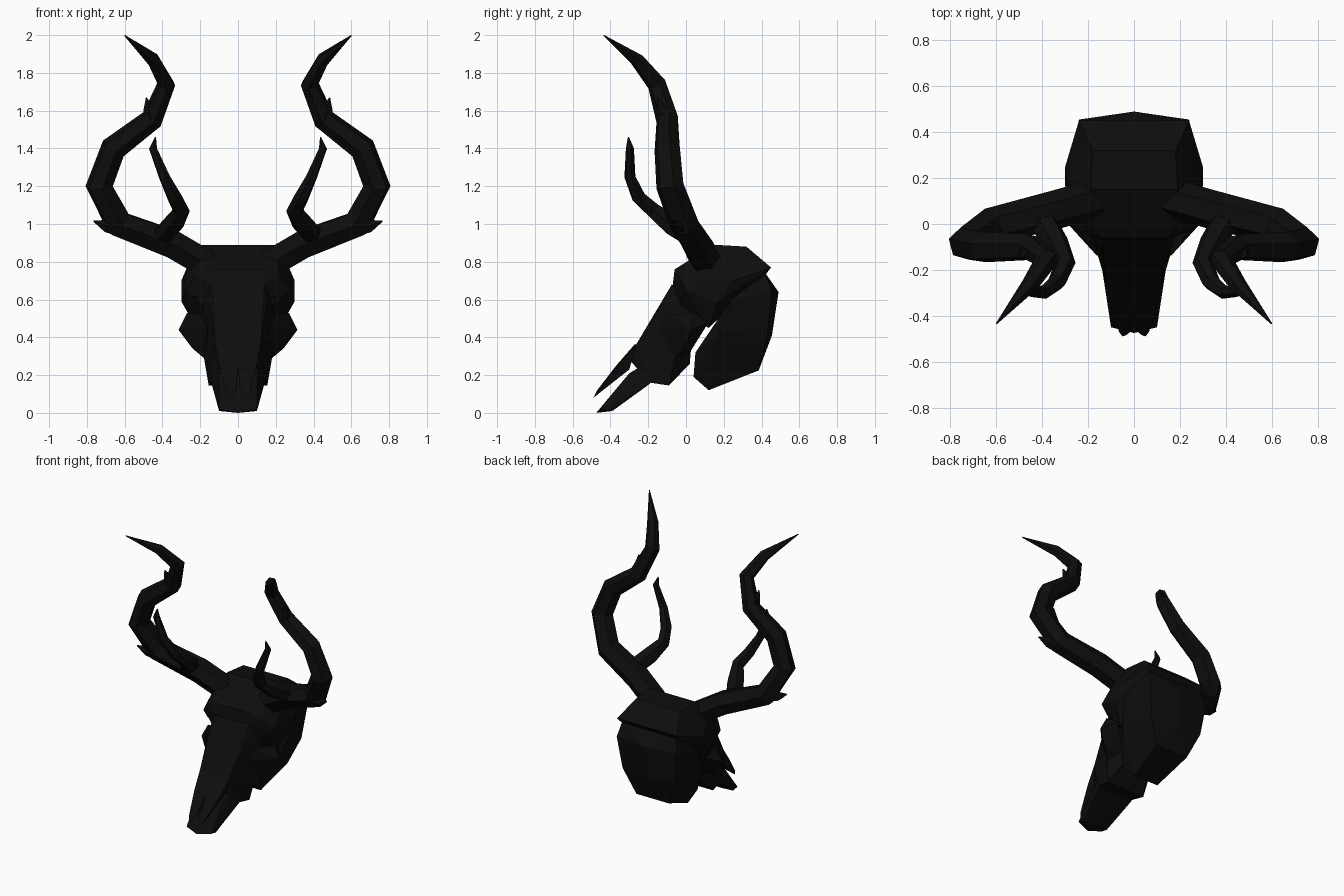
import bpy
import bmesh
import math
from mathutils import Vector

if "Cube" in bpy.data.objects:
    bpy.data.objects.remove(bpy.data.objects["Cube"])

black = bpy.data.materials.new("charcoal black")
black.use_nodes = True
black.diffuse_color = (0.004, 0.004, 0.004, 1)
black.node_tree.nodes["Principled BSDF"].inputs["Base Color"].default_value = black.diffuse_color


def finish(name, bm):
    bmesh.ops.recalc_face_normals(bm, faces=bm.faces[:])
    mesh = bpy.data.meshes.new(name)
    bm.to_mesh(mesh)
    bm.free()
    mesh.materials.append(black)
    obj = bpy.data.objects.new(name, mesh)
    bpy.context.collection.objects.link(obj)
    return obj


def hull(name, points, sides=(1, -1)):
    """Faceted bone: convex shell around points, repeated on the given sides."""
    bm = bmesh.new()
    for s in sides:
        for x, y, z in points:
            bm.verts.new((s * x, y, z))
    bmesh.ops.remove_doubles(bm, verts=bm.verts[:], dist=0.001)
    res = bmesh.ops.convex_hull(bm, input=bm.verts[:])
    loose = [v for v in bm.verts if not v.link_faces]
    bmesh.ops.delete(bm, geom=loose, context='VERTS')
    bmesh.ops.dissolve_limit(bm, angle_limit=math.radians(2), verts=bm.verts[:], edges=bm.edges[:])
    return finish(name, bm)


def tube(name, path, side, sides=6):
    """Tapered faceted horn along (x, y, z, radius) stations."""
    bm = bmesh.new()
    pts = [Vector((side * p[0], p[1], p[2])) for p in path]
    rings, ref = [], Vector((0, -1, 0))
    for i, p in enumerate(pts):
        before = (p - pts[i - 1]).normalized() if i else Vector()
        after = (pts[i + 1] - p).normalized() if i < len(pts) - 1 else Vector()
        axis = (before + after).normalized()
        ref = (ref - axis * ref.dot(axis)).normalized()
        other = axis.cross(ref)
        ring = []
        for k in range(sides):
            a = math.tau * k / sides
            ring.append(bm.verts.new(p + path[i][3] * (ref * math.cos(a) + other * math.sin(a))))
        rings.append(ring)
    for a, b in zip(rings, rings[1:]):
        for k in range(sides):
            n = (k + 1) % sides
            bm.faces.new((a[k], a[n], b[n], b[k]))
    bm.faces.new(rings[0])
    bm.faces.new(rings[-1])
    return finish(name, bm)


# Skull cap with the overhanging rear ridge
cap = hull("skull_cap", [
    (0.19, 0.15, 0.89), (0.18, 0.32, 0.88), (0.24, 0.45, 0.77), (0.22, 0.42, 0.73),
    (0.27, 0.12, 0.77), (0.30, 0.25, 0.70), (0.30, 0.17, 0.59), (0.28, 0.00, 0.65),
    (0.22, -0.04, 0.73), (0.14, -0.07, 0.68), (0.14, -0.06, 0.76), (0.20, 0.02, 0.81),
    (0.15, -0.04, 0.55), (0.22, 0.12, 0.45)])

# Rear of the braincase
hull("braincase", [
    (0.22, 0.42, 0.74), (0.24, 0.455, 0.64), (0, 0.49, 0.64), (0.21, 0.43, 0.41),
    (0, 0.455, 0.41), (0.13, 0.385, 0.225), (0.10, 0.12, 0.12), (0.12, 0.04, 0.19),
    (0.24, 0.17, 0.42), (0.28, 0.24, 0.60), (0.16, 0.05, 0.32)])

# Face and cheekbones
face = hull("face", [
    (0.14, -0.075, 0.68), (0.15, -0.12, 0.58), (0.12, -0.265, 0.36), (0.09, -0.29, 0.27),
    (0.14, -0.19, 0.16), (0.155, -0.09, 0.145), (0.18, -0.06, 0.29), (0.10, 0.02, 0.26),
    (0.20, 0.05, 0.62)])
cheeks = [hull(n + "_cheekbone", [
    (0.315, 0.03, 0.44), (0.27, 0.04, 0.53), (0.24, -0.01, 0.34), (0.18, -0.06, 0.29),
    (0.16, -0.14, 0.45), (0.20, -0.09, 0.52), (0.14, 0.02, 0.32), (0.24, 0.12, 0.48)],
    (s,)) for n, s in (("left", 1), ("right", -1))]

# Muzzle: lower jaw tip and the split nasal bones above it
hull("muzzle", [
    (0.10, -0.45, 0.02), (0.10, -0.40, 0.01), (0, -0.475, 0.0), (0.14, -0.19, 0.155),
    (0.10, -0.30, 0.21), (0.12, -0.20, 0.27), (0, -0.39, 0.01)])
for n, s in (("left", 1), ("right", -1)):
    hull(n + "_nasal_bone", [
        (0.05, -0.49, 0.08), (0.035, -0.485, 0.09), (0.065, -0.47, 0.12), (0.01, -0.465, 0.125),
        (0.10, -0.36, 0.25), (0.0, -0.37, 0.25), (0.12, -0.265, 0.36), (0, -0.27, 0.365),
        (0.09, -0.30, 0.23), (0, -0.30, 0.23)], (s,))

# Eye sockets carved through the overlapping bones
for s in (1, -1):
    bm = bmesh.new()
    bmesh.ops.create_icosphere(bm, subdivisions=1, radius=0.08)
    for v in bm.verts:
        v.co += Vector((s * 0.25, -0.07, 0.575))
    cutter = finish("socket_cutter", bm)
    cutter.hide_render = True
    for bone in [cap, face] + cheeks:
        bpy.context.view_layer.objects.active = bone
        mod = bone.modifiers.new("socket", 'BOOLEAN')
        mod.operation = 'DIFFERENCE'
        mod.solver = 'EXACT'
        mod.object = cutter
        bpy.ops.object.modifier_apply(modifier=mod.name)
    bpy.data.objects.remove(cutter)

# Horns: main spiral, front tine and two small spurs per side
main = [(0.17, 0.11, 0.79, 0.085), (0.35, 0.06, 0.895, 0.085), (0.63, -0.01, 1.00, 0.08),
        (0.735, -0.085, 1.20, 0.075), (0.66, -0.10, 1.40, 0.07), (0.455, -0.10, 1.555, 0.06),
        (0.38, -0.155, 1.74, 0.05), (0.45, -0.26, 1.87, 0.038), (0.60, -0.435, 1.998, 0.003)]
tine = [(0.39, 0.0, 0.95, 0.06), (0.345, -0.08, 1.0, 0.06), (0.30, -0.17, 1.07, 0.045),
        (0.335, -0.25, 1.14, 0.04), (0.39, -0.297, 1.25, 0.03), (0.45, -0.297, 1.40, 0.022),
        (0.437, -0.305, 1.46, 0.003)]
upper_spur = [(0.46, -0.11, 1.54, 0.045), (0.475, -0.13, 1.61, 0.028), (0.485, -0.15, 1.67, 0.003)]
lower_spur = [(0.62, -0.03, 0.98, 0.05), (0.70, -0.05, 0.99, 0.035), (0.765, -0.07, 1.015, 0.003)]
for n, s in (("left", 1), ("right", -1)):
    tube(n + "_horn", main, s)
    tube(n + "_front_tine", tine, s)
    tube(n + "_upper_spur", upper_spur, s, 5)
    tube(n + "_lower_spur", lower_spur, s, 5)
